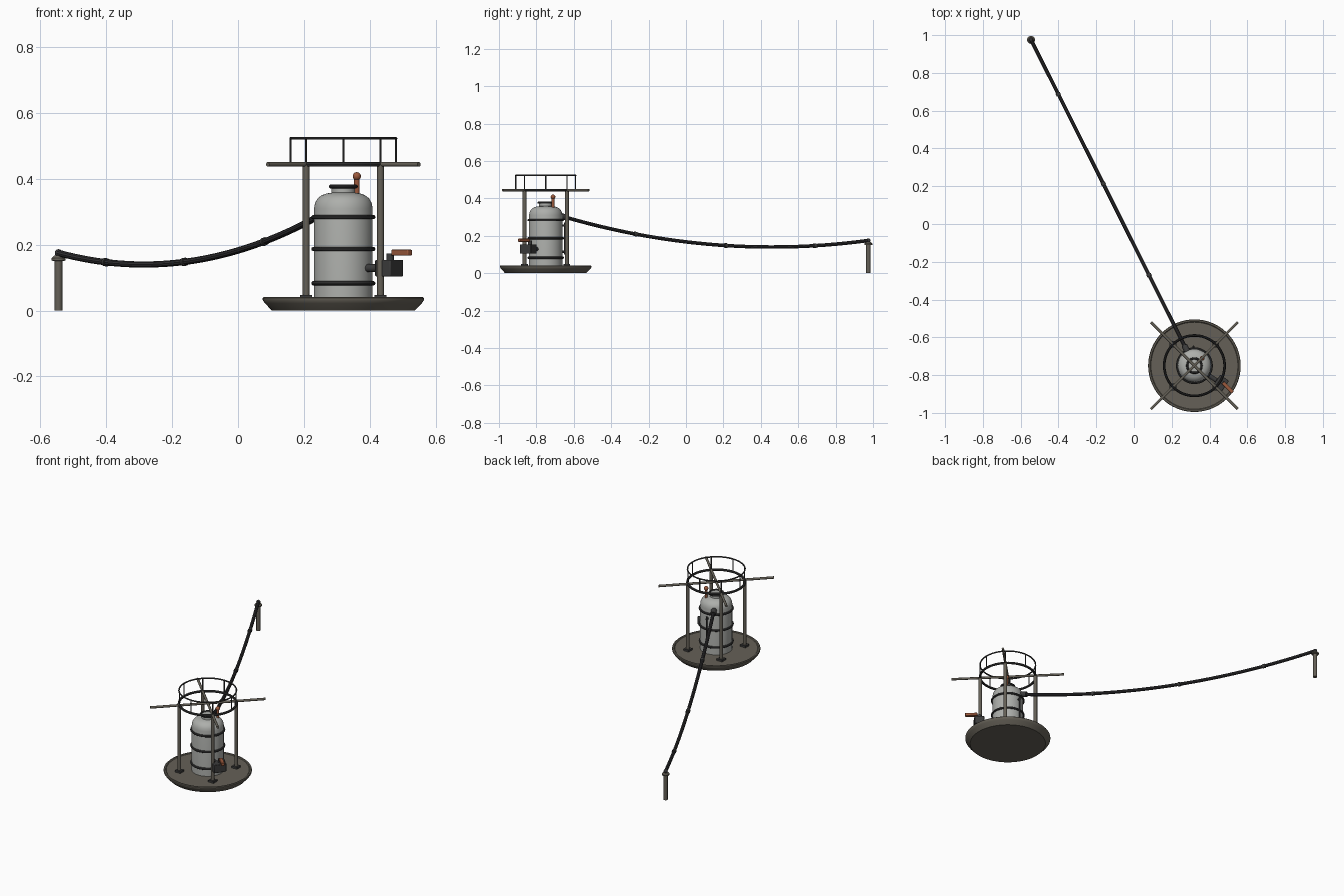
import bpy, bmesh, math
from mathutils import Vector, Matrix

if "Cube" in bpy.data.objects:
    bpy.data.objects.remove(bpy.data.objects["Cube"])

CX, CY = 0.32, -0.75          # centre of the platform
END = Vector((-0.545, 0.975))  # far hose stand


def mat(name, rgb):
    m = bpy.data.materials.new(name)
    m.diffuse_color = (*rgb, 1)
    m.use_nodes = True
    m.node_tree.nodes["Principled BSDF"].inputs["Base Color"].default_value = m.diffuse_color
    return m


STEEL = mat("weathered_steel", (0.13, 0.118, 0.095))
TANK = mat("pale_grey_metal", (0.42, 0.43, 0.41))
DARK = mat("dark_iron", (0.045, 0.045, 0.045))
RUBBER = mat("black_rubber", (0.035, 0.034, 0.037))
RUST = mat("rust_orange", (0.33, 0.10, 0.045))


def finish(ob, m):
    ob.data.materials.clear()
    ob.data.materials.append(m)
    bpy.ops.object.select_all(action='DESELECT')
    ob.select_set(True)
    bpy.context.view_layer.objects.active = ob
    bpy.ops.object.shade_smooth_by_angle(angle=math.radians(35))
    return ob


def lathe(name, profile, m, x=CX, y=CY, n=48):
    """Revolve (radius, z) points; radius 0 at both ends closes the solid."""
    bm = bmesh.new()
    vs = [bm.verts.new((r, 0, z)) for r, z in profile]
    es = [bm.edges.new(p) for p in zip(vs, vs[1:])]
    bmesh.ops.spin(bm, geom=vs + es, cent=(0, 0, 0), axis=(0, 0, 1),
                   angle=2 * math.pi, steps=n, use_duplicate=False)
    bmesh.ops.remove_doubles(bm, verts=bm.verts, dist=1e-5)
    bmesh.ops.recalc_face_normals(bm, faces=bm.faces)
    me = bpy.data.meshes.new(name)
    bm.to_mesh(me)
    bm.free()
    ob = bpy.data.objects.new(name, me)
    bpy.context.collection.objects.link(ob)
    ob.location = (x, y, 0)
    return finish(ob, m)


def rod(name, a, b, r, m, n=16):
    a, b = Vector(a), Vector(b)
    bpy.ops.mesh.primitive_cylinder_add(vertices=n, radius=r, depth=(b - a).length, location=(a + b) / 2)
    ob = bpy.context.object
    ob.name = name
    ob.rotation_euler = (b - a).to_track_quat('Z', 'Y').to_euler()
    return finish(ob, m)


def ring(name, z, R, r, m):
    bpy.ops.mesh.primitive_torus_add(major_segments=48, minor_segments=10, major_radius=R,
                                     minor_radius=r, location=(CX, CY, z))
    bpy.context.object.name = name
    return finish(bpy.context.object, m)


def box(name, loc, size, m, rot=0, bevel=0.0):
    bpy.ops.mesh.primitive_cube_add(size=1, location=loc, rotation=(0, 0, rot))
    ob = bpy.context.object
    ob.name = name
    ob.data.transform(Matrix.Diagonal((*size, 1)))
    if bevel:
        mod = ob.modifiers.new("bevel", 'BEVEL')
        mod.width, mod.segments = bevel, 2
    return finish(ob, m)


def ball(name, loc, r, m):
    bpy.ops.mesh.primitive_uv_sphere_add(segments=20, ring_count=12, radius=r, location=loc)
    bpy.context.object.name = name
    return finish(bpy.context.object, m)


def polar(r, deg, z):
    a = math.radians(deg)
    return (CX + r * math.cos(a), CY + r * math.sin(a), z)


# dished platform with a raised rim
lathe("platform", [(0, 0), (0.217, 0), (0.238, 0.022), (0.245, 0.032), (0.245, 0.038), (0.242, 0.041),
                   (0.234, 0.041), (0.23, 0.037), (0, 0.037)], STEEL, n=64)

# tank with domed shoulder and neck
lathe("tank", [(0, 0.036), (0.089, 0.036), (0.089, 0.31), (0.086, 0.327), (0.078, 0.341), (0.065, 0.351),
               (0.05, 0.356), (0.036, 0.358), (0.036, 0.377), (0, 0.38)], TANK)
for i, z in enumerate((0.083, 0.187, 0.284)):
    ring(f"tank_band_{i}", z, 0.091, 0.0065, DARK)
ring("neck_collar", 0.377, 0.038, 0.006, DARK)

# valve with ball knob on the shoulder
rod("valve_stem", (CX + 0.041, CY + 0.039, 0.33), (CX + 0.041, CY + 0.039, 0.402), 0.008, RUST)
ball("valve_knob", (CX + 0.041, CY + 0.039, 0.408), 0.0125, RUST)

# four posts, feet and crossed beams
for i in range(4):
    d = 45 + 90 * i
    rod(f"post_{i}", polar(0.16, d, 0.037), polar(0.16, d, 0.442), 0.0105, STEEL)
    x, y, z = polar(0.16, d, 0.042)
    box(f"post_foot_{i}", (x, y, z), (0.036, 0.036, 0.012), DARK)
for i, d in enumerate((45, 135)):
    rod(f"cross_beam_{i}", polar(0.325, d, 0.444), polar(0.325, d + 180, 0.444), 0.007, STEEL)

# guard rail
ring("lower_ring", 0.444, 0.16, 0.007, DARK)
ring("top_rail", 0.523, 0.16, 0.0042, DARK)
for i in range(8):
    rod(f"rail_upright_{i}", polar(0.16, 45 * i, 0.444), polar(0.16, 45 * i, 0.523), 0.003, DARK, 10)

# pump box with crank handle
A = math.radians(-34)
box("pump_box", polar(0.168, -34, 0.129), (0.057, 0.072, 0.05), DARK, A, 0.003)
rod("pump_bracket", polar(0.08, -34, 0.129), polar(0.145, -34, 0.129), 0.012, DARK)
rod("pump_pivot", (CX + 0.142, CY - 0.085, 0.15), (CX + 0.142, CY - 0.085, 0.174), 0.011, DARK)
box("pump_handle", (CX + 0.177, CY - 0.116, 0.176), (0.072, 0.02, 0.018), RUST, math.radians(-45), 0.003)

# sight gauge on the rear of the tank
rod("gauge_tube", polar(0.102, 93, 0.10), polar(0.102, 93, 0.27), 0.0045, DARK, 10)
for i, z in enumerate((0.115, 0.255)):
    rod(f"gauge_bracket_{i}", polar(0.08, 93, z), polar(0.104, 93, z), 0.006, DARK, 10)


# sagging hose from the tank to the stand
def hose_point(t):
    return Vector((0.277 + (END.x - 0.277) * t, -0.664 + (END.y + 0.664) * t,
                   0.305 - 0.13 * t - 0.352 * t * (1 - t)))


cu = bpy.data.curves.new("hose", 'CURVE')
cu.dimensions = '3D'
cu.bevel_depth = 0.0098
cu.bevel_resolution = 3
cu.use_fill_caps = True
sp = cu.splines.new('POLY')
sp.points.add(40)
for i, p in enumerate(sp.points):
    p.co = (*hose_point(i / 40), 1)
hose = bpy.data.objects.new("hose", cu)
bpy.context.collection.objects.link(hose)
bpy.ops.object.select_all(action='DESELECT')
hose.select_set(True)
bpy.context.view_layer.objects.active = hose
bpy.ops.object.convert(target='MESH')
finish(bpy.context.object, RUBBER)
ball("hose_end", hose_point(1), 0.0115, RUBBER)
for i, t in enumerate((0.24, 0.535, 0.825)):
    rod(f"hose_coupling_{i}", hose_point(t - 0.004), hose_point(t + 0.004), 0.0125, DARK)
rod("hose_nozzle", hose_point(-0.02), hose_point(0.012), 0.016, DARK)

# far stand under the hose end
lathe("hose_stand", [(0, 0), (0.0115, 0), (0.0115, 0.15), (0.021, 0.152), (0.021, 0.159), (0.014, 0.167),
                     (0, 0.167)], STEEL, END.x, END.y, 24)
